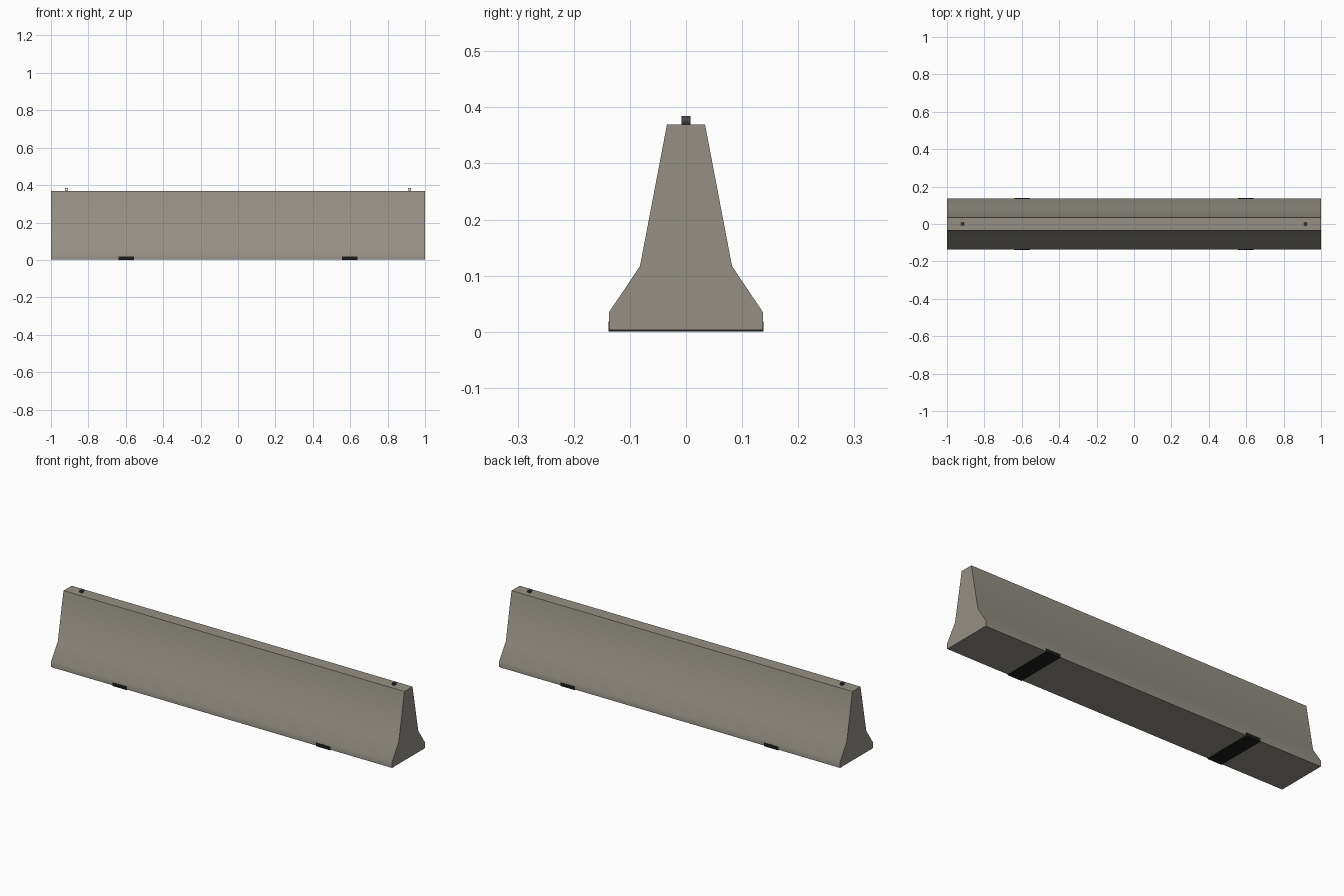
import bpy
import bmesh
import math
from mathutils import Matrix

if "Cube" in bpy.data.objects:
    bpy.data.objects.remove(bpy.data.objects["Cube"])


def make_material(name, color, rough):
    mat = bpy.data.materials.new(name)
    mat.use_nodes = True
    mat.diffuse_color = (*color, 1)
    bsdf = mat.node_tree.nodes["Principled BSDF"]
    bsdf.inputs["Base Color"].default_value = (*color, 1)
    bsdf.inputs["Roughness"].default_value = rough
    return mat


concrete = make_material("concrete", (0.30, 0.28, 0.24), 0.9)
rubber = make_material("black_rubber", (0.012, 0.012, 0.013), 0.8)
steel = make_material("dark_steel", (0.06, 0.06, 0.06), 0.5)


def add_object(name, bm, mat, smooth_angle=None):
    bmesh.ops.recalc_face_normals(bm, faces=bm.faces)
    mesh = bpy.data.meshes.new(name)
    bm.to_mesh(mesh)
    bm.free()
    mesh.materials.append(mat)
    obj = bpy.data.objects.new(name, mesh)
    bpy.context.collection.objects.link(obj)
    if smooth_angle:
        bpy.ops.object.select_all(action='DESELECT')
        obj.select_set(True)
        bpy.context.view_layer.objects.active = obj
        bpy.ops.object.shade_smooth_by_angle(angle=math.radians(smooth_angle))
    return obj


# Barrier body: mirrored half profile extruded along x
half = [(0.137, 0.003), (0.137, 0.035), (0.082, 0.117), (0.034, 0.369)]
profile = half + [(-y, z) for y, z in reversed(half)]
bm = bmesh.new()
end = bm.faces.new([bm.verts.new((-1, y, z)) for y, z in profile])
side = bmesh.ops.extrude_face_region(bm, geom=[end])
moved = [v for v in side["geom"] if isinstance(v, bmesh.types.BMVert)]
bmesh.ops.translate(bm, vec=(2, 0, 0), verts=moved)
add_object("barrier_body", bm, concrete, 40)


def foot_pad(name, x):
    bm = bmesh.new()
    place = Matrix.Translation((x, 0, 0.009)) @ Matrix.Diagonal((0.084, 0.277, 0.018, 1))
    bmesh.ops.create_cube(bm, size=1, matrix=place)
    add_object(name, bm, rubber)


def lifting_ring(name, x, sides=12, outer=0.009, inner=0.0055, depth=0.008):
    # Short open tube lying across the barrier
    bm = bmesh.new()
    rings = []
    for y, r in ((-depth, outer), (depth, outer), (depth, inner), (-depth, inner)):
        angles = [math.tau * i / sides for i in range(sides)]
        rings.append([bm.verts.new((x + r * math.cos(a), y, 0.3755 + r * math.sin(a)))
                      for a in angles])
    for a, b in zip(rings, rings[1:] + rings[:1]):
        for i in range(sides):
            j = (i + 1) % sides
            bm.faces.new((a[i], a[j], b[j], b[i]))
    add_object(name, bm, steel)


# Foot pads and lifting rings at both ends
for label, s in (("left", 1), ("right", -1)):
    foot_pad(label + "_foot_pad", s * 0.597)
    lifting_ring(label + "_lifting_ring", s * 0.917)
